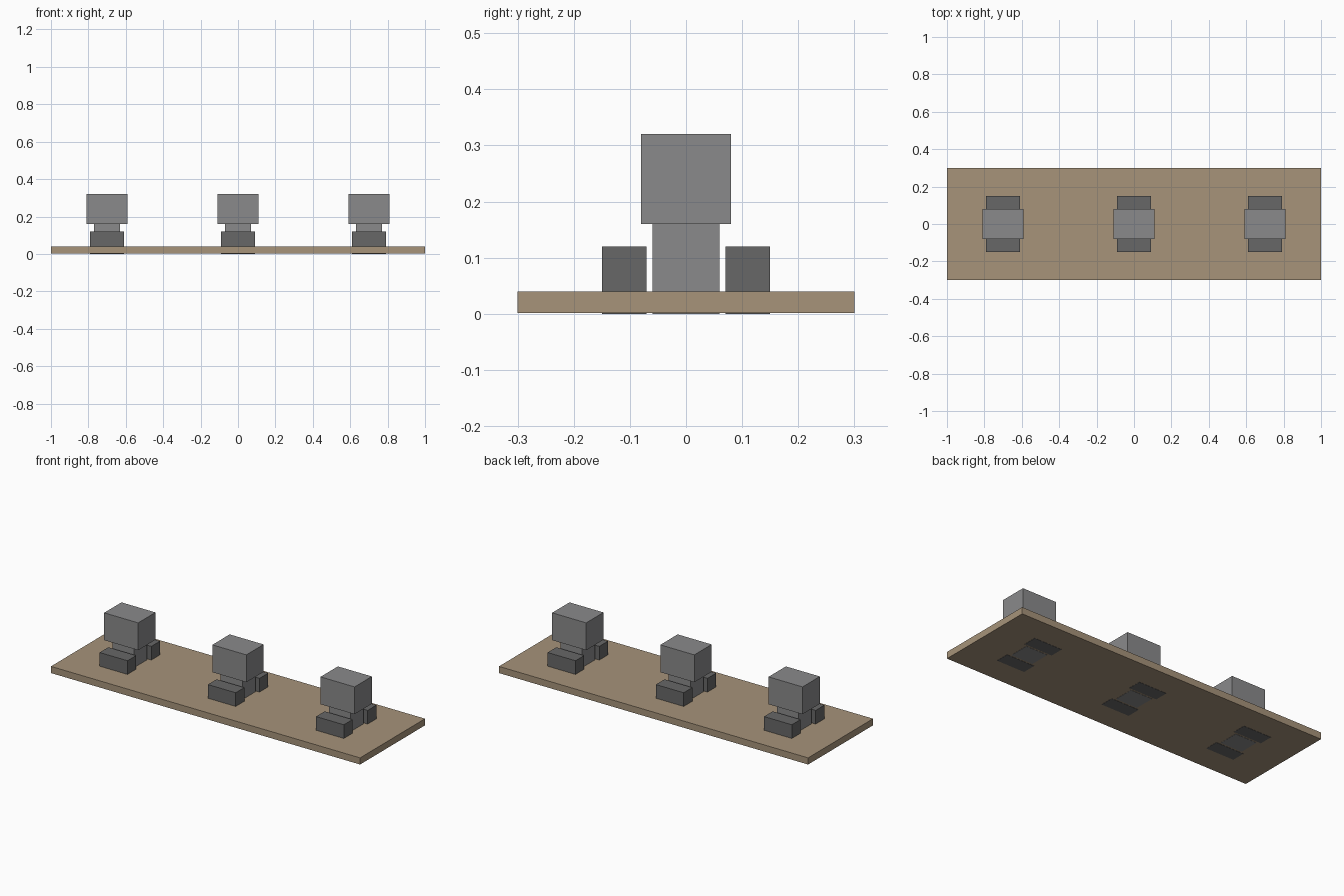
import bpy

default = bpy.data.objects.get("Cube")
if default:
    bpy.data.objects.remove(default, do_unlink=True)


def make_material(name, rgb):
    mat = bpy.data.materials.new(name)
    mat.use_nodes = True
    colour = (*rgb, 1.0)
    mat.diffuse_color = colour
    mat.node_tree.nodes["Principled BSDF"].inputs["Base Color"].default_value = colour
    return mat


def box(name, mat, x, y, z):
    """Box filling the (low, high) range on each axis."""
    spans = (x, y, z)
    bpy.ops.mesh.primitive_cube_add(size=1, location=[(a + b) / 2 for a, b in spans])
    obj = bpy.context.object
    obj.name = name
    obj.scale = [b - a for a, b in spans]
    bpy.ops.object.transform_apply(location=False, rotation=False, scale=True)
    obj.data.materials.append(mat)
    return obj


tan = make_material("tan wood", (0.385, 0.293, 0.195))
grey = make_material("mid grey", (0.254, 0.254, 0.258))
dark = make_material("dark grey", (0.136, 0.136, 0.136))

# Base board, a hair above the ground so the block undersides show through
box("base_board", tan, (-1, 1), (-0.3, 0.3), (0.001, 0.04))

# Three identical stations along the board
for place, cx in (("right", -0.7), ("middle", 0.0), ("left", 0.7)):
    box(place + "_post", grey, (cx - 0.07, cx + 0.07), (-0.06, 0.06), (0, 0.16))
    box(place + "_head", grey, (cx - 0.11, cx + 0.11), (-0.08, 0.08), (0.16, 0.32))
    # Dark blocks in front of and behind the post
    for end, side in (("front", -1), ("back", 1)):
        y = sorted((side * 0.07, side * 0.15))
        box(f"{place}_{end}_block", dark, (cx - 0.09, cx + 0.09), y, (0, 0.12))
